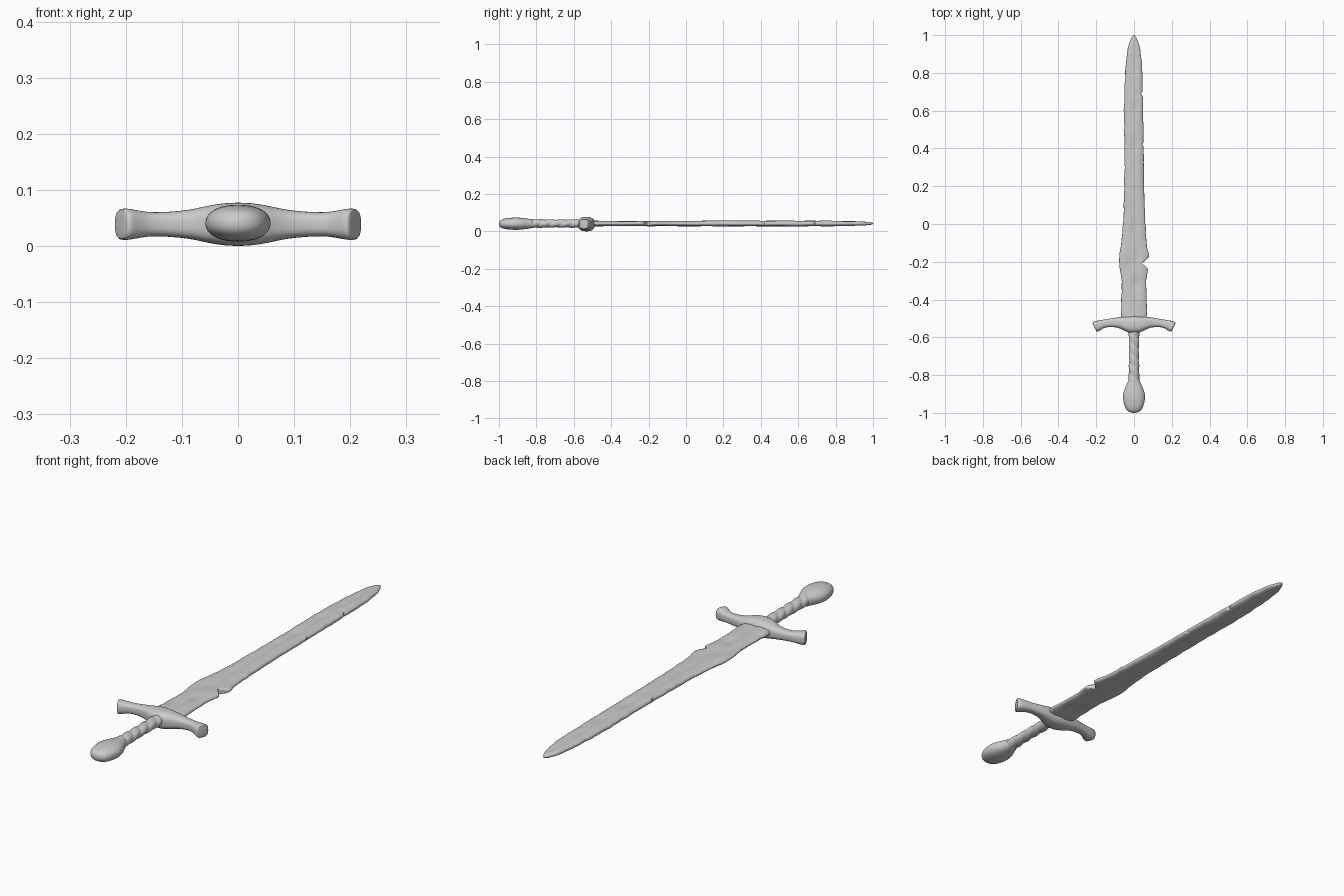
import bpy, bmesh, math
from math import sin, cos, pi, exp
from mathutils import Vector, noise

if "Cube" in bpy.data.objects:
    bpy.data.objects.remove(bpy.data.objects["Cube"])

ZC = 0.04


def lerp_keys(keys, t):
    """Smoothly interpolate rows (t, a, b, ...) at t."""
    for k0, k1 in zip(keys, keys[1:]):
        if t <= k1[0]:
            f = max(0.0, (t - k0[0]) / (k1[0] - k0[0]))
            return [a + (b - a) * f for a, b in zip(k0[1:], k1[1:])]
    return list(keys[-1][1:])


def power(v, e):
    return math.copysign(abs(v) ** e, v)


def loft(name, rings, angle=50):
    """Skin closed rings of equal length and cap both ends."""
    bm = bmesh.new()
    vs = [[bm.verts.new(p) for p in r] for r in rings]
    n = len(rings[0])
    for a, b in zip(vs, vs[1:]):
        for i in range(n):
            j = (i + 1) % n
            bm.faces.new((a[i], a[j], b[j], b[i]))
    bm.faces.new(vs[0])
    bm.faces.new(vs[-1])
    bmesh.ops.remove_doubles(bm, verts=bm.verts, dist=1e-5)
    bmesh.ops.recalc_face_normals(bm, faces=bm.faces)
    me = bpy.data.meshes.new(name)
    bm.to_mesh(me)
    bm.free()
    ob = bpy.data.objects.new(name, me)
    bpy.context.collection.objects.link(ob)
    bpy.context.view_layer.objects.active = ob
    ob.select_set(True)
    bpy.ops.object.shade_smooth_by_angle(angle=math.radians(angle))
    ob.select_set(False)
    return ob


# Blade: worn outline (y, left half-width, right half-width, half-thickness)
outline = [(-.52, .066, .066, .016), (-.46, .070, .070, .016), (-.40, .066, .066, .015),
           (-.30, .065, .064, .014), (-.24, .074, .074, .014), (-.19, .080, .081, .015),
           (-.16, .077, .079, .015), (-.12, .070, .068, .015), (-.04, .061, .062, .015),
           (.04, .055, .058, .016), (.20, .052, .053, .017), (.40, .050, .051, .016),
           (.60, .053, .048, .017), (.72, .050, .046, .016), (.82, .045, .044, .015),
           (.90, .038, .037, .013), (.95, .028, .027, .011), (.985, .014, .014, .008),
           (1.0, .002, .002, .003)]
# Chips in the edges: side, y, remaining half-width, steepness
chips = [(1, -.208, .043, 1.1), (1, .69, .036, .9), (-1, .30, .044, .6), (1, .42, .045, .5)]
# Dents in the upper face: x, y, x radius, y radius, depth
dents = [(.020, .69, .007, .02, .004), (.015, -.15, .010, .07, .003),
         (-.02, -.20, .012, .05, .003), (.0, .0, .006, .05, .003), (.01, -.32, .012, .03, .003)]


def blade_ring(y, n=40):
    left, right, thick = lerp_keys(outline, y)
    taper = min(1, (1 - y) / .1)
    left += taper * .003 * noise.noise(Vector((3, y * 24, 0)))
    right += taper * .003 * noise.noise(Vector((9, y * 24, 0)))
    pts = []
    for i in range(n):
        t = 2 * pi * i / n
        u, s = cos(t), sin(t)
        x = u * (right if u > 0 else left)
        z = power(s, .8) * thick * (1 - .22 * taper * exp(-(u / .3) ** 2))
        z += taper * abs(s) * .003 * noise.noise(Vector((x * 25, y * 11, 5 * (s > 0))))
        if s > 0:
            for dx, dy, rx, ry, d in dents:
                z -= d * exp(-((x - dx) / rx) ** 2 - ((y - dy) / ry) ** 2)
        for side, cy, w, k in chips:
            limit = w + k * abs(y - cy)
            x = side * min(side * x, limit)
        pts.append((x, y, z + ZC + .002))
    return pts


ys = {round(-.52 + 1.52 * i / 190, 4) for i in range(191)}
ys |= {c[1] for c in chips} | {.99, .994, .997}
loft("blade", [blade_ring(y) for y in sorted(ys)], 45)

# Crossguard: half path (x, y, half-depth, half-height), mirrored, drooping tips
half = [(0, -.533, .045, .039), (.025, -.532, .044, .038), (.05, -.526, .036, .034),
        (.075, -.522, .030, .028), (.10, -.521, .025, .024), (.14, -.524, .021, .021),
        (.165, -.529, .022, .022), (.185, -.536, .026, .026), (.203, -.544, .030, .029),
        (.209, -.547, .027, .027), (.210, -.5475, .014, .014)]
keys = [(-x, y, a, b) for x, y, a, b in reversed(half[1:])] + half
rings = []
for i, (x, y, hd, hh) in enumerate(keys):
    p, q = keys[max(i - 1, 0)], keys[min(i + 1, len(keys) - 1)]
    tan = Vector((q[0] - p[0], q[1] - p[1], 0)).normalized()
    side = Vector((-tan.y, tan.x, 0))
    rings.append([Vector((x, y, ZC - .001)) + side * hd * power(cos(t), .75)
                  + Vector((0, 0, hh * power(sin(t), .75)))
                  for t in (2 * pi * k / 32 for k in range(32))])
guard = loft("crossguard", rings, 60)
mod = guard.modifiers.new("soften", 'SUBSURF')
mod.levels = mod.render_levels = 1

# Grip: spiral wrapped handle
rings = []
for i in range(101):
    y = -.86 + .31 * i / 100
    r = lerp_keys([(-.86, .030), (-.80, .027), (-.70, .025), (-.60, .026), (-.55, .028)], y)[0]
    ring = []
    for k in range(32):
        t = 2 * pi * k / 32
        wrap = abs(sin(t / 2 * 2 - y * 2 * pi * 9)) * .004 - .002
        ring.append(((r + wrap) * cos(t), y, ZC + .002 + .82 * (r + wrap) * sin(t)))
    rings.append(ring)
loft("grip", rings, 60)

# Pommel: flattened egg (y, half-width, half-height)
egg = [(-1.0, .004, .003), (-.998, .018, .012), (-.99, .034, .021), (-.975, .046, .027),
       (-.95, .055, .031), (-.92, .059, .033), (-.90, .058, .033), (-.875, .051, .031),
       (-.855, .041, .028), (-.84, .034, .026), (-.825, .030, .024), (-.815, .025, .02)]
pommel = loft("pommel", [[(w * power(cos(t), .9), y, ZC + .001 + h * power(sin(t), .9))
                          for t in (2 * pi * k / 32 for k in range(32))]
                         for y, w, h in egg], 70)
mod = pommel.modifiers.new("soften", 'SUBSURF')
mod.levels = mod.render_levels = 1
